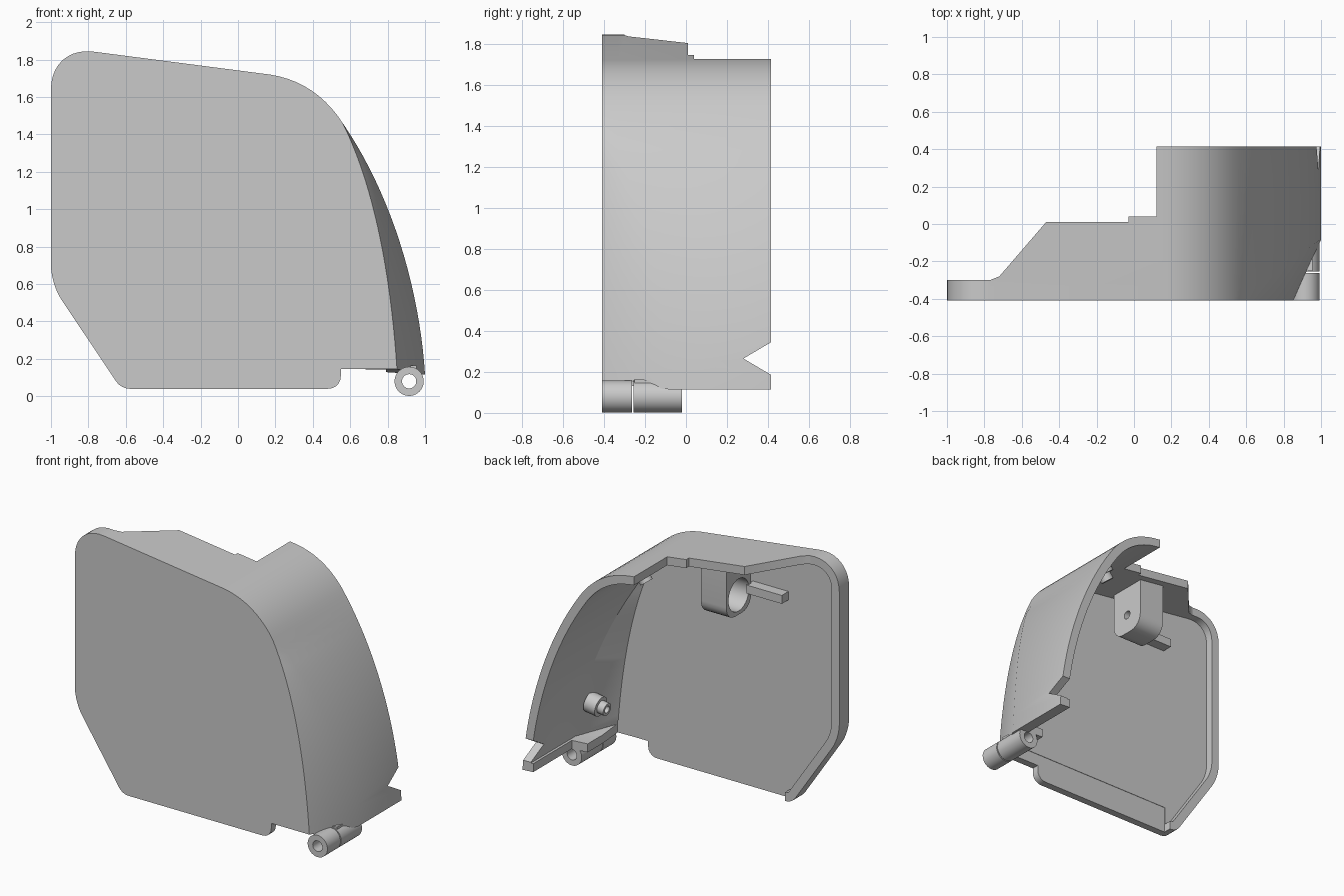
import bpy, bmesh, math
from mathutils import Vector, Matrix

if "Cube" in bpy.data.objects:
    bpy.data.objects.remove(bpy.data.objects["Cube"], do_unlink=True)

grey = bpy.data.materials.new("plain_grey")
grey.use_nodes = True
grey.diffuse_color = (0.59, 0.59, 0.59, 1)
grey.node_tree.nodes["Principled BSDF"].inputs["Base Color"].default_value = (0.59, 0.59, 0.59, 1)

FRONT, FLOOR, BACK, WALL = -0.41, -0.355, 0.415, 0.06


def make(name, bm, smooth=True):
    bm.normal_update()
    bmesh.ops.recalc_face_normals(bm, faces=bm.faces)
    if bm.calc_volume(signed=True) < 0:
        bmesh.ops.reverse_faces(bm, faces=bm.faces)
    mesh = bpy.data.meshes.new(name)
    bm.to_mesh(mesh)
    bm.free()
    mesh.materials.append(grey)
    obj = bpy.data.objects.new(name, mesh)
    bpy.context.collection.objects.link(obj)
    if smooth:
        shade(obj)
    return obj


def shade(obj):
    bpy.ops.object.select_all(action='DESELECT')
    obj.select_set(True)
    bpy.context.view_layer.objects.active = obj
    bpy.ops.object.shade_smooth_by_angle(angle=math.radians(30))


def bezier(a, b, c, d, n):
    a, b, c, d = map(Vector, (a, b, c, d))
    ts = [i / n for i in range(n + 1)]
    return [a*(1-t)**3 + b*3*t*(1-t)**2 + c*3*t*t*(1-t) + d*t**3 for t in ts]


def fillet(prev, corner, nxt, size, n=6):
    p, c, q = map(Vector, (prev, corner, nxt))
    u, v = (p - c).normalized(), (q - c).normalized()
    return bezier(c + u*size, c + u*size*0.42, c + v*size*0.42, c + v*size, n)


def prism(name, points, low, high, axis):
    """Extrude a 2D outline along one axis."""
    bm = bmesh.new()
    def place(p, h):
        return {'X': (h, p[0], p[1]), 'Y': (p[0], h, p[1]), 'Z': (p[0], p[1], h)}[axis]
    rings = [[bm.verts.new(place(p, h)) for p in points] for h in (low, high)]
    bm.faces.new(rings[0])
    bm.faces.new(rings[1])
    for i in range(len(points)):
        j = (i + 1) % len(points)
        bm.faces.new((rings[0][i], rings[0][j], rings[1][j], rings[1][i]))
    return make(name, bm, smooth=False)


def box(name, x, y, z):
    return prism(name, [(x[0], y[0]), (x[1], y[0]), (x[1], y[1]), (x[0], y[1])], z[0], z[1], 'Z')


def cut(obj, cutter):
    mod = obj.modifiers.new("cut", 'BOOLEAN')
    mod.operation, mod.solver, mod.object = 'DIFFERENCE', 'EXACT', cutter
    bpy.context.view_layer.objects.active = obj
    bpy.context.view_layer.update()
    bpy.ops.object.modifier_apply(modifier=mod.name)
    bpy.data.objects.remove(cutter, do_unlink=True)


def disc(centre, radius, n=32):
    return [(centre[0] + radius * math.cos(math.tau * i / n),
             centre[1] + radius * math.sin(math.tau * i / n)) for i in range(n)]


def tube(name, start, direction, length, radius, bore, steps=40):
    bm = bmesh.new()
    vs = [bm.verts.new((r, 0, h)) for r, h in
          ((bore, 0), (radius, 0), (radius, length), (bore, length))]
    es = [bm.edges.new((vs[i], vs[(i + 1) % 4])) for i in range(4)]
    bmesh.ops.spin(bm, geom=vs + es, cent=(0, 0, 0), axis=(0, 0, 1),
                   angle=math.tau, steps=steps, use_merge=True)
    bmesh.ops.remove_doubles(bm, verts=bm.verts, dist=1e-5)
    turn = Vector(direction).to_track_quat('Z', 'Y').to_matrix().to_4x4()
    bm.transform(Matrix.Translation(start) @ turn)
    return make(name, bm)


def inset(points, dist):
    """Offset a clockwise outline inwards."""
    out = []
    for i, p in enumerate(points):
        a = (p - points[i - 1]).normalized()
        b = (points[(i + 1) % len(points)] - p).normalized()
        na, nb = Vector((a.y, -a.x)), Vector((b.y, -b.x))
        out.append(p + (na + nb) * dist / max(1 + na.dot(nb), 0.5))
    return out


# Clockwise outline in x and z, with a front curve and a wider outer curve
lower_left, left, top_left = (-0.625, 0.04), (-1, 0.6), (-1, 1.872)
shoulder = (0.17, 1.72)
shared = fillet((0.5, 0.04), lower_left, left, 0.045, 4)
shared += fillet(lower_left, left, top_left, 0.1)
shared += fillet(left, top_left, shoulder, 0.23, 10)
shared += bezier(shoulder, (0.34, 1.695), (0.47, 1.6), (0.56, 1.46), 10)
step = [Vector((0.55, 0.145))] + fillet((0.55, 0.145), (0.55, 0.04), lower_left, 0.07, 5)
front_curve = bezier((0.56, 1.46), (0.74, 1.1), (0.82, 0.6), (0.85, 0.145), 20)[1:]
outer_curve = bezier((0.56, 1.46), (0.82, 1.08), (0.97, 0.58), (1.0, 0.115), 20)[1:]
front = shared + front_curve + step
outer = shared + outer_curve + step
depth = [FRONT + max(0.08, (o - f).length / 0.47) for o, f in zip(outer, front)]

# Hollow shell lofted from front face to rim and back down the inside
bm = bmesh.new()
count = len(front)
layers = [(front, [FRONT] * count), (outer, depth), (outer, [BACK] * count),
          (inset(outer, WALL), [BACK] * count), (inset(outer, WALL), depth),
          (inset(front, WALL), [FLOOR] * count)]
rings = [[bm.verts.new((p.x, y, p.y)) for p, y in zip(*layer)] for layer in layers]
bm.faces.new(rings[0])
bm.faces.new(rings[-1])
for ra, rb in zip(rings, rings[1:]):
    for i in range(count):
        j = (i + 1) % count
        bm.faces.new((ra[i], ra[j], rb[j], rb[i]))
shell = make("guard_shell", bm, smooth=False)

# Stepped rear edge, shallow left lip, open underside and side notch
cut(shell, prism("rear_cutter", [(-1.1, -0.3), (-0.77, -0.3), (-0.72, -0.28), (-0.47, 0.01),
                                 (-0.03, 0.01), (-0.03, 0.04), (0.12, 0.04), (0.12, 0.6),
                                 (-1.1, 0.6)], -0.2, 2.1, 'Z'))
cut(shell, box("lip_cutter", (-1.2, 0.1), (-0.3, 0.7), (-0.3, 1.3)))
cut(shell, box("underside_cutter", (-0.57, 0.79), (FLOOR - 0.003, 0.8), (-0.4, 0.23)))
cut(shell, box("hinge_cutter", (0.7, 0.915), (-0.02, 0.8), (-0.4, 0.24)))
cut(shell, prism("notch_cutter", [(0.28, 0.265), (0.5, 0.135), (0.5, 0.395)], 0.8, 1.2, 'X'))
shade(shell)

# Hinge barrel in two lengths
tube("hinge_barrel_front", (0.915, -0.41, 0.08), (0, 1, 0), 0.147, 0.078, 0.038)
tube("hinge_barrel_rear", (0.915, -0.255, 0.08), (0, 1, 0), 0.235, 0.078, 0.038)
prism("hinge_web", [(-0.25, 0.13), (-0.25, 0.165), (-0.18, 0.16), (-0.03, 0.13)], 0.88, 0.955, 'X')

# Round-bottomed socket block hanging from the top wall
socket_outline = [(-0.04, 1.74), (-0.32, 1.74)]
socket_outline += fillet((-0.32, 1.74), (-0.32, 1.34), (-0.04, 1.34), 0.1)
socket_outline += fillet((-0.32, 1.34), (-0.04, 1.34), (-0.04, 1.74), 0.1)
socket = prism("socket_block", socket_outline, -0.29, -0.09, 'X')
cut(socket, prism("recess_cutter", disc((-0.18, 1.48), 0.115), -0.4, -0.15, 'X'))
cut(socket, prism("hole_cutter", disc((-0.18, 1.48), 0.03), -0.4, 0.1, 'X'))
shade(socket)
box("socket_rib", (-0.56, -0.28), (-0.37, -0.28), (1.45, 1.51))

# Screw bosses inside the curved wall
for name, start, direction in (("upper_boss", (0.36, 0.05, 1.62), (-0.6, 0, -0.8)),
                               ("lower_boss", (0.88, -0.17, 0.41), (-1, 0, -0.15))):
    way = Vector(direction).normalized()
    tube(name + "_base", start, way, 0.09, 0.07, 0.03)
    tube(name + "_tip", Vector(start) + way * 0.08, way, 0.06, 0.045, 0.025)
